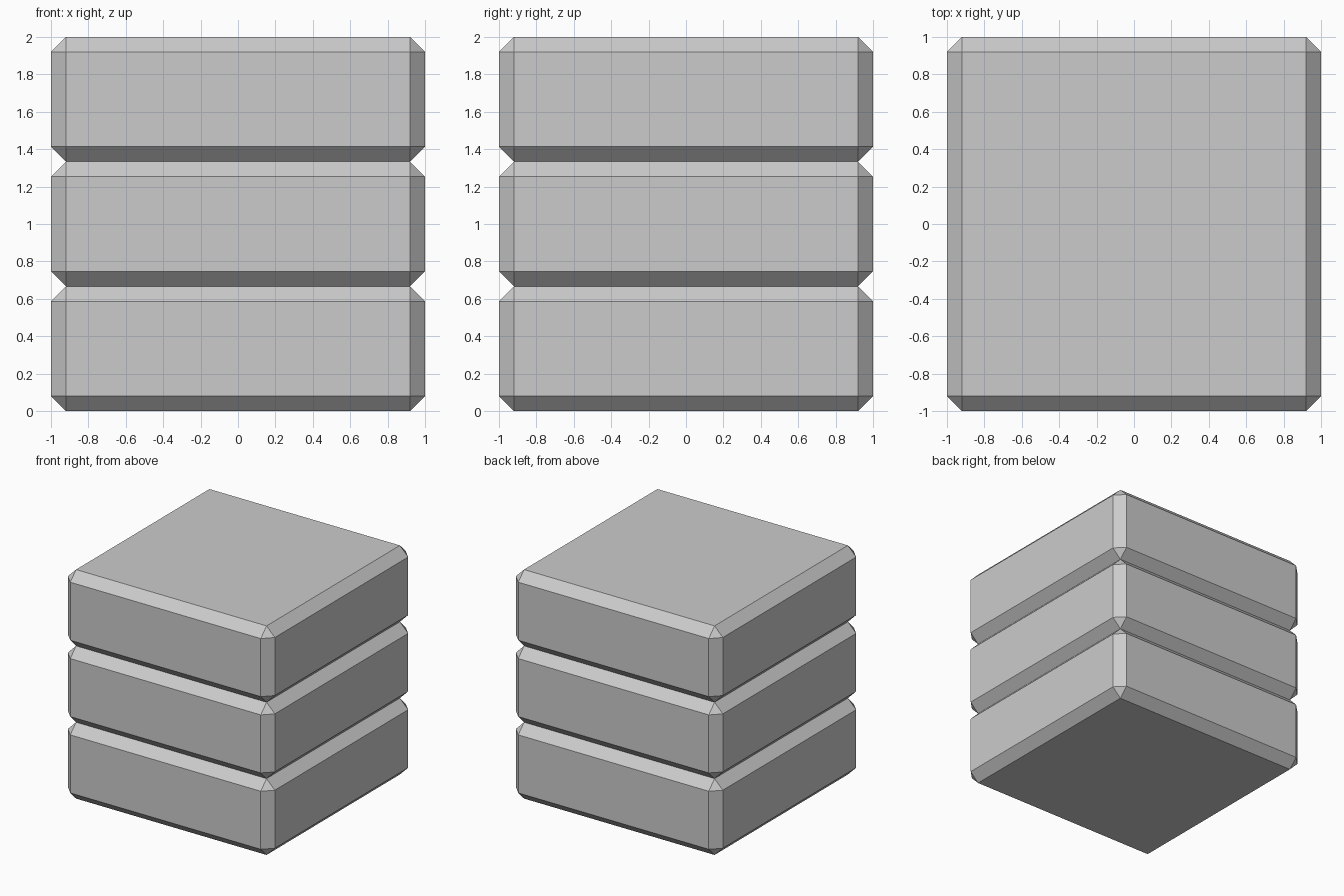
import bpy
import bmesh
from mathutils import Matrix

if "Cube" in bpy.data.objects:
    bpy.data.objects.remove(bpy.data.objects["Cube"])

COUNT = 3
HEIGHT = 2.0 / COUNT
CHAMFER = 0.08


def chamfered_slab(name, z_bottom):
    bm = bmesh.new()
    bmesh.ops.create_cube(bm, size=1.0, matrix=Matrix.Diagonal((2.0, 2.0, HEIGHT, 1.0)))
    bmesh.ops.bevel(bm, geom=bm.edges[:], offset=CHAMFER, offset_type='OFFSET',
                    segments=1, affect='EDGES', profile=0.5)
    mesh = bpy.data.meshes.new(name)
    bm.to_mesh(mesh)
    bm.free()
    obj = bpy.data.objects.new(name, mesh)
    obj.location.z = z_bottom + HEIGHT / 2
    bpy.context.collection.objects.link(obj)
    return obj


# Three identical slabs stacked into a cube
for i, level in enumerate(("lower", "middle", "upper")):
    chamfered_slab(f"{level}_slab", i * HEIGHT)
